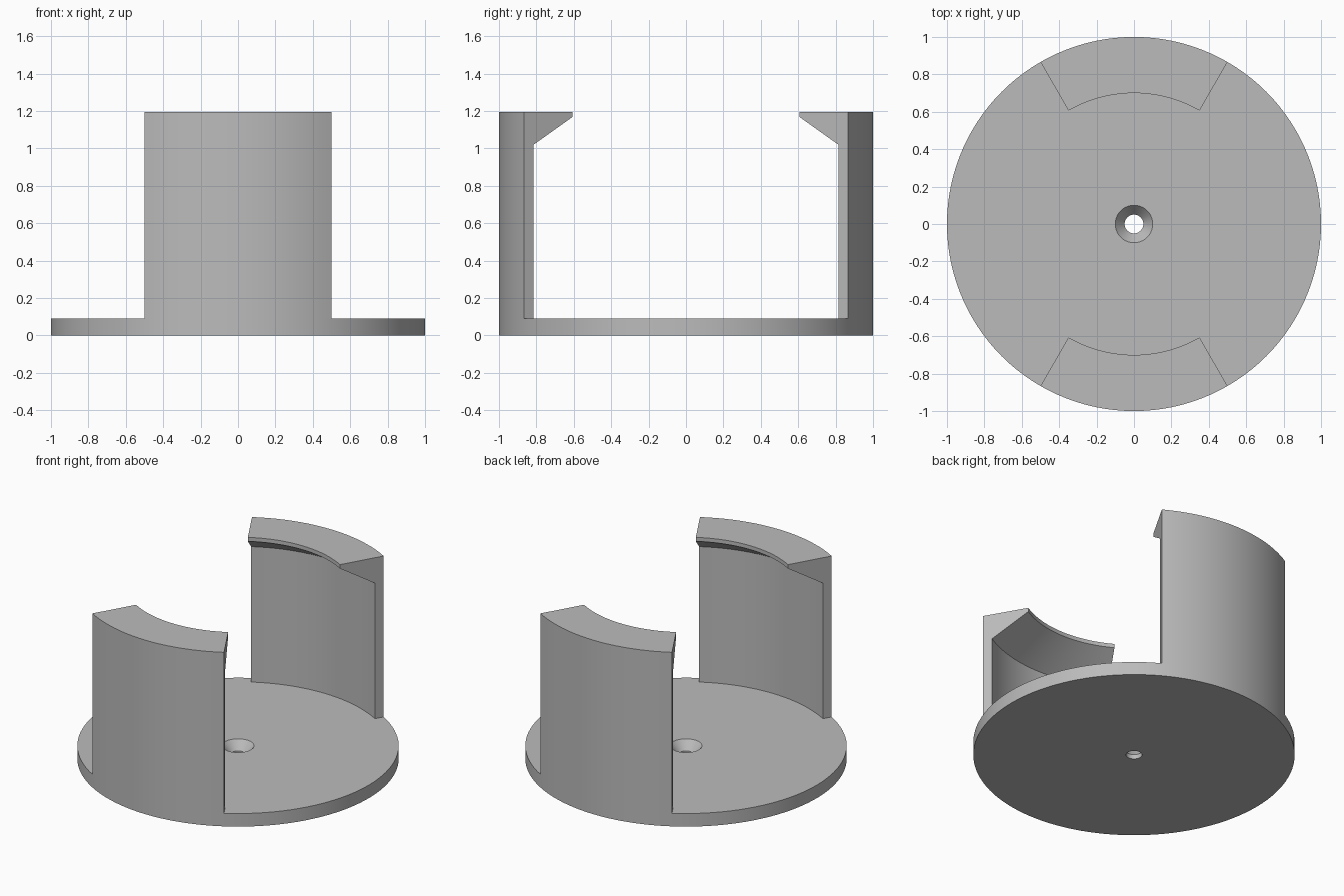
import bpy, bmesh
from math import pi, cos, sin, radians

cube = bpy.data.objects.get("Cube")
if cube:
    bpy.data.objects.remove(cube)

grey = bpy.data.materials.new("plain grey")
grey.use_nodes = True
colour = (0.5, 0.5, 0.5, 1)
grey.diffuse_color = colour
grey.node_tree.nodes["Principled BSDF"].inputs["Base Color"].default_value = colour

BASE_TOP = 0.09
TOP = 1.195


def sweep(name, profile, start, angle, steps, closed_profile):
    """Turn an (r, z) profile about z; partial turns get flat end caps."""
    full = angle >= 2 * pi - 1e-6
    bm = bmesh.new()
    rings = []
    for i in range(steps if full else steps + 1):
        a = start + angle * i / steps
        rings.append([bm.verts.new((r * cos(a), r * sin(a), z)) for r, z in profile])
    n = len(profile)
    for i in range(steps):
        a, b = rings[i], rings[(i + 1) % len(rings)]
        for j in range(n if closed_profile else n - 1):
            k = (j + 1) % n
            bm.faces.new((a[j], b[j], b[k], a[k]))
    if not full:
        bm.faces.new(rings[0])
        bm.faces.new(rings[-1][::-1])
    bmesh.ops.recalc_face_normals(bm, faces=bm.faces)
    mesh = bpy.data.meshes.new(name)
    bm.to_mesh(mesh)
    bm.free()
    mesh.materials.append(grey)
    obj = bpy.data.objects.new(name, mesh)
    bpy.context.collection.objects.link(obj)
    bpy.ops.object.select_all(action="DESELECT")
    obj.select_set(True)
    bpy.context.view_layer.objects.active = obj
    bpy.ops.object.shade_smooth_by_angle(angle=radians(25))
    return obj


# Round base with a countersunk centre hole
base_profile = [(1, 0), (1, BASE_TOP), (0.1, BASE_TOP), (0.05, 0.03), (0.05, 0)]
sweep("base_plate", base_profile, 0, 2 * pi, 120, True)

# Curved walls, each with an inward lip that tapers underneath
wall_profile = [(1, BASE_TOP), (1, TOP), (0.7, TOP), (0.7, 1.168),
                (0.94, 1.02), (0.94, BASE_TOP)]
for name, middle in (("front_wall", -90), ("back_wall", 90)):
    sweep(name, wall_profile, radians(middle - 30), radians(60), 20, True)
